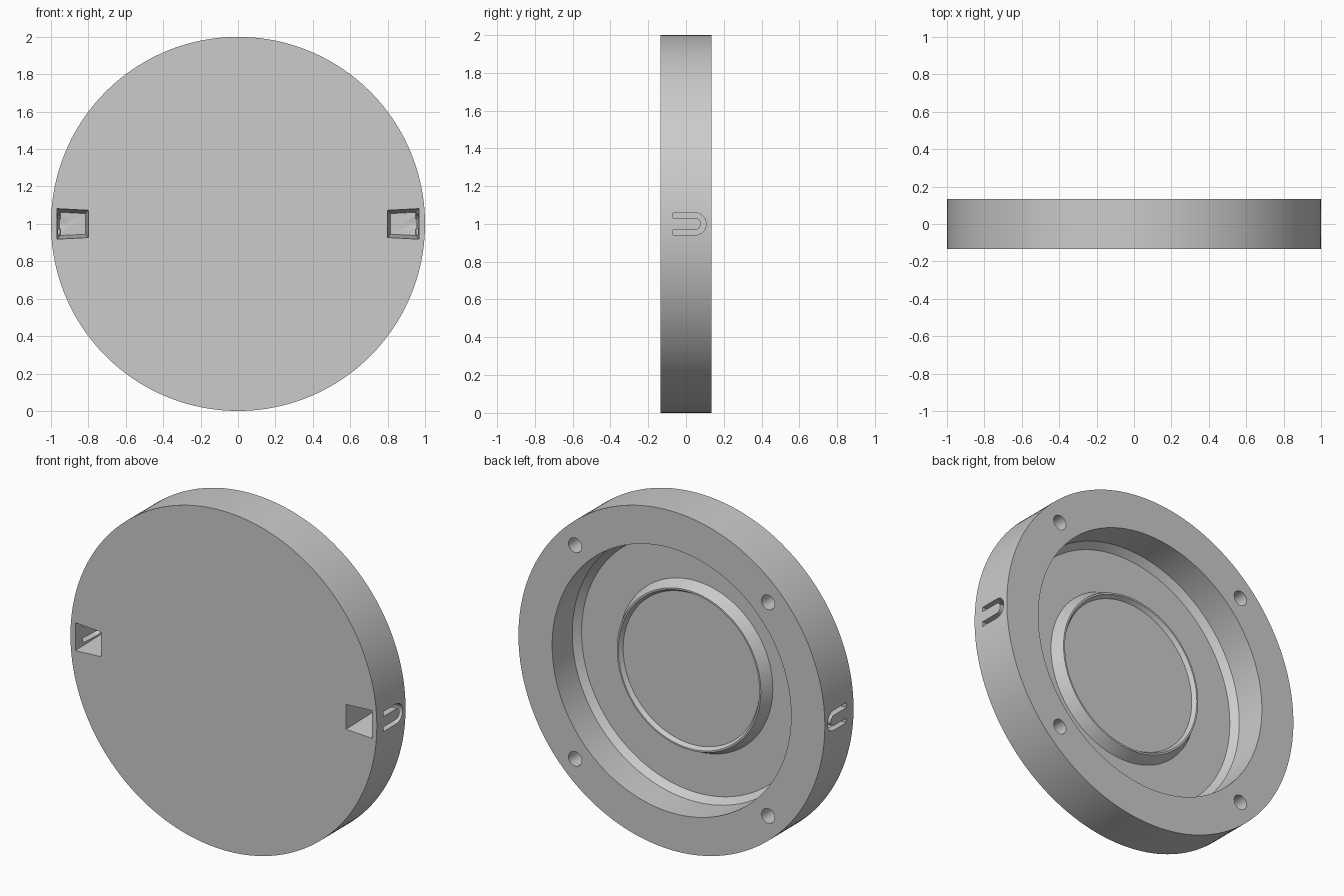
import bpy, bmesh, math
from mathutils import Vector

cube = bpy.data.objects.get("Cube")
if cube:
    bpy.data.objects.remove(cube)

HALF = 0.134      # half of the disc thickness
SEGS = 160

grey = bpy.data.materials.new("plain grey")
grey.use_nodes = True
COLOUR = (0.6, 0.6, 0.6, 1)
grey.diffuse_color = COLOUR
grey.node_tree.nodes["Principled BSDF"].inputs["Base Color"].default_value = COLOUR


def make_object(name, bm):
    bmesh.ops.recalc_face_normals(bm, faces=bm.faces)
    mesh = bpy.data.meshes.new(name)
    bm.to_mesh(mesh)
    bm.free()
    mesh.materials.append(grey)
    obj = bpy.data.objects.new(name, mesh)
    bpy.context.collection.objects.link(obj)
    return obj


def loft(name, loops):
    """Skin a list of equal-length closed loops and cap both ends."""
    bm = bmesh.new()
    rings = [[bm.verts.new(p) for p in loop] for loop in loops]
    n = len(rings[0])
    for a, b in zip(rings, rings[1:]):
        for i in range(n):
            j = (i + 1) % n
            bm.faces.new((a[i], a[j], b[j], b[i]))
    bm.faces.new(rings[0])
    bm.faces.new(rings[-1])
    return make_object(name, bm)


def circle(r, y, cx=0, cz=1, n=SEGS):
    angles = [math.tau * i / n for i in range(n)]
    return [Vector((cx + r * math.cos(a), y, cz + r * math.sin(a))) for a in angles]


# Disc body: flat front, outer wall, rim, stepped recess, raised boss, shallow dish
profile = [(1, -HALF), (1, HALF), (0.78, HALF), (0.78, -0.054), (0.746, -0.092),
           (0.502, -0.092), (0.47, -0.026), (0.46, -0.026), (0.445, -0.05)]
body = loft("disc_cover", [circle(r, y) for r, y in profile])

cutters = []

# Blind screw holes in the back rim
for sx in (-1, 1):
    for sz in (-1, 1):
        x, z = 0.63 * sx, 1 + 0.63 * sz
        cutters.append(loft("screw_hole_cutter", [circle(0.043, y, x, z, 32) for y in (-0.02, HALF + 0.05)]))


def pocket_loop(side, y, x_in, x_out, h_in, h_out):
    corners = [(x_in, -h_in), (x_out, -h_out), (x_out, h_out), (x_in, h_in)]
    return [Vector((side * x, y, 1 + h)) for x, h in corners]


def clip_slot_loop(x):
    """U outline around a spring tongue, open toward the front."""
    mid, y0, y1 = 0.045, -0.07, 0.048
    outer, inner = mid + 0.014, mid - 0.014
    arc = [math.pi * (i / 16 - 0.5) for i in range(17)]
    outline = [(y0, -outer)]
    outline += [(y1 + outer * math.cos(a), outer * math.sin(a)) for a in arc]
    outline += [(y0, outer), (y0, inner)]
    outline += [(y1 + inner * math.cos(a), inner * math.sin(a)) for a in reversed(arc)]
    outline += [(y0, -inner)]
    return [Vector((x, y, 1 + z)) for y, z in outline]


# Tapered front pockets and the U slots through the outer wall behind them
for side in (-1, 1):
    cutters.append(loft("pocket_cutter", [
        pocket_loop(side, -HALF - 0.001, 0.80, 0.968, 0.073, 0.082),
        pocket_loop(side, 0.105, 0.815, 0.95, 0.055, 0.062)]))
    cutters.append(loft("clip_slot_cutter", [clip_slot_loop(side * x) for x in (0.92, 1.05)]))

# Cut every opening, then drop the cutters
bpy.ops.object.select_all(action='DESELECT')
bpy.context.view_layer.objects.active = body
body.select_set(True)
for cutter in cutters:
    cut = body.modifiers.new("cut", 'BOOLEAN')
    cut.operation = 'DIFFERENCE'
    cut.solver = 'EXACT'
    cut.object = cutter
    bpy.ops.object.modifier_apply(modifier=cut.name)
    bpy.data.objects.remove(cutter)

bpy.ops.object.shade_smooth_by_angle(angle=math.radians(25))
